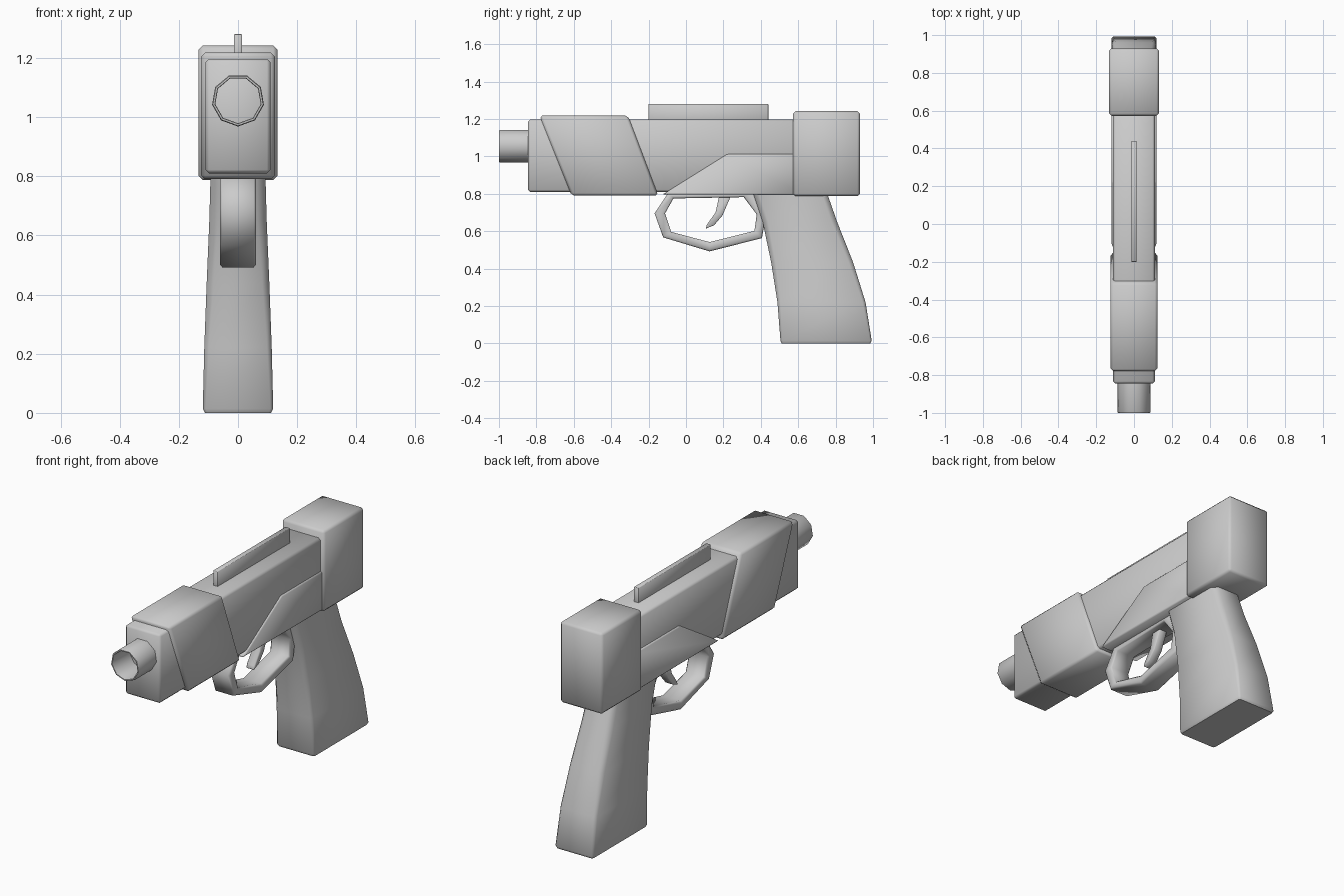
import bpy, bmesh, math

if "Cube" in bpy.data.objects:
    bpy.data.objects.remove(bpy.data.objects["Cube"])


def loft(name, rings, wrap=False, bevel=0.0, min_angle=25, smooth=50):
    """Skin a list of point rings; wrap joins last to first, else ends are capped."""
    bm = bmesh.new()
    vs = [[bm.verts.new(p) for p in r] for r in rings]
    n = len(vs[0])
    pairs = list(zip(vs, vs[1:])) + ([(vs[-1], vs[0])] if wrap else [])
    for a, b in pairs:
        for i in range(n):
            j = (i + 1) % n
            bm.faces.new((a[i], a[j], b[j], b[i]))
    if not wrap:
        bm.faces.new(vs[0])
        bm.faces.new(vs[-1])
    bmesh.ops.recalc_face_normals(bm, faces=bm.faces)
    if bevel:
        edges = [e for e in bm.edges if e.calc_face_angle(0) > math.radians(min_angle)]
        bmesh.ops.bevel(bm, geom=edges, offset=bevel, segments=1, profile=0.5,
                        affect='EDGES', clamp_overlap=True)
    me = bpy.data.meshes.new(name)
    bm.to_mesh(me)
    bm.free()
    ob = bpy.data.objects.new(name, me)
    bpy.context.collection.objects.link(ob)
    bpy.ops.object.select_all(action='DESELECT')
    ob.select_set(True)
    bpy.context.view_layer.objects.active = ob
    bpy.ops.object.shade_smooth_by_angle(angle=math.radians(smooth))
    return ob


def side(profile, x):
    return [(x, y, z) for y, z in profile]


def slab(name, profile, half, bevel, **kw):
    """Side profile (y, z) extruded symmetrically across x."""
    return loft(name, [side(profile, -half), side(profile, half)], bevel=bevel, **kw)


def rect(y0, y1, z0, z1):
    return [(y0, z0), (y1, z0), (y1, z1), (y0, z1)]


# Main body, front sleeve, rear block and top rail
slab("body", rect(-0.845, 0.65, 0.81, 1.197), 0.11, 0.012)
slab("front_sleeve", [(-0.612, 0.79), (-0.148, 0.79), (-0.31, 1.218), (-0.783, 1.218)],
     0.125, 0.014)
slab("rear_block", rect(0.572, 0.93, 0.787, 1.242), 0.133, 0.014)
slab("top_rail", rect(-0.2, 0.44, 1.15, 1.28), 0.014, 0.002)

# Lower frame with slanted front edge
slab("lower_frame", [(-0.125, 0.797), (0.62, 0.795), (0.62, 1.012), (0.22, 1.012),
                     (-0.10, 0.812)], 0.119, 0.006)


# Nine-sided hollow barrel
def nonagon(r, y):
    a = [-math.pi / 2 + i * math.tau / 9 for i in range(9)]
    return [(r * math.cos(t), y, 1.057 + r * math.sin(t)) for t in a]


loft("barrel", [nonagon(0.089, -0.83), nonagon(0.089, -0.995), nonagon(0.086, -1.0),
                nonagon(0.080, -1.0), nonagon(0.078, -0.995), nonagon(0.078, -0.83)],
     wrap=True)

# Trigger guard ring
outer = [(-0.168, 0.695), (-0.095, 0.805), (0.36, 0.805), (0.425, 0.67),
         (0.406, 0.563), (0.126, 0.492), (-0.122, 0.567)]
inner = [(-0.112, 0.695), (-0.067, 0.775), (0.309, 0.782), (0.378, 0.69),
         (0.366, 0.602), (0.126, 0.542), (-0.079, 0.596)]
loft("trigger_guard", [side(outer, -0.061), side(outer, 0.061),
                       side(inner, 0.061), side(inner, -0.061)],
     wrap=True, bevel=0.008, min_angle=70)

# Trigger
slab("trigger", [(0.18, 0.80), (0.245, 0.80), (0.195, 0.684), (0.15, 0.632),
                 (0.105, 0.613), (0.112, 0.636), (0.158, 0.70)],
     0.025, 0.004, min_angle=60)

# Grip: chamfered sections (z, front y, back y, half width, chamfer)
sections = [(0.0, 0.512, 0.985, 0.112, 0.008), (0.014, 0.505, 0.993, 0.119, 0.010),
            (0.22, 0.489, 0.96, 0.114, 0.016), (0.435, 0.455, 0.893, 0.106, 0.024),
            (0.65, 0.41, 0.808, 0.097, 0.03), (0.83, 0.35, 0.745, 0.092, 0.03)]
rings = []
for z, f, b, w, c in sections:
    half = [(w - c, f), (w, f + c), (w, b - c), (w - c, b)]
    rings.append([(x, y, z) for x, y in half] + [(-x, y, z) for x, y in reversed(half)])
loft("grip", rings)
